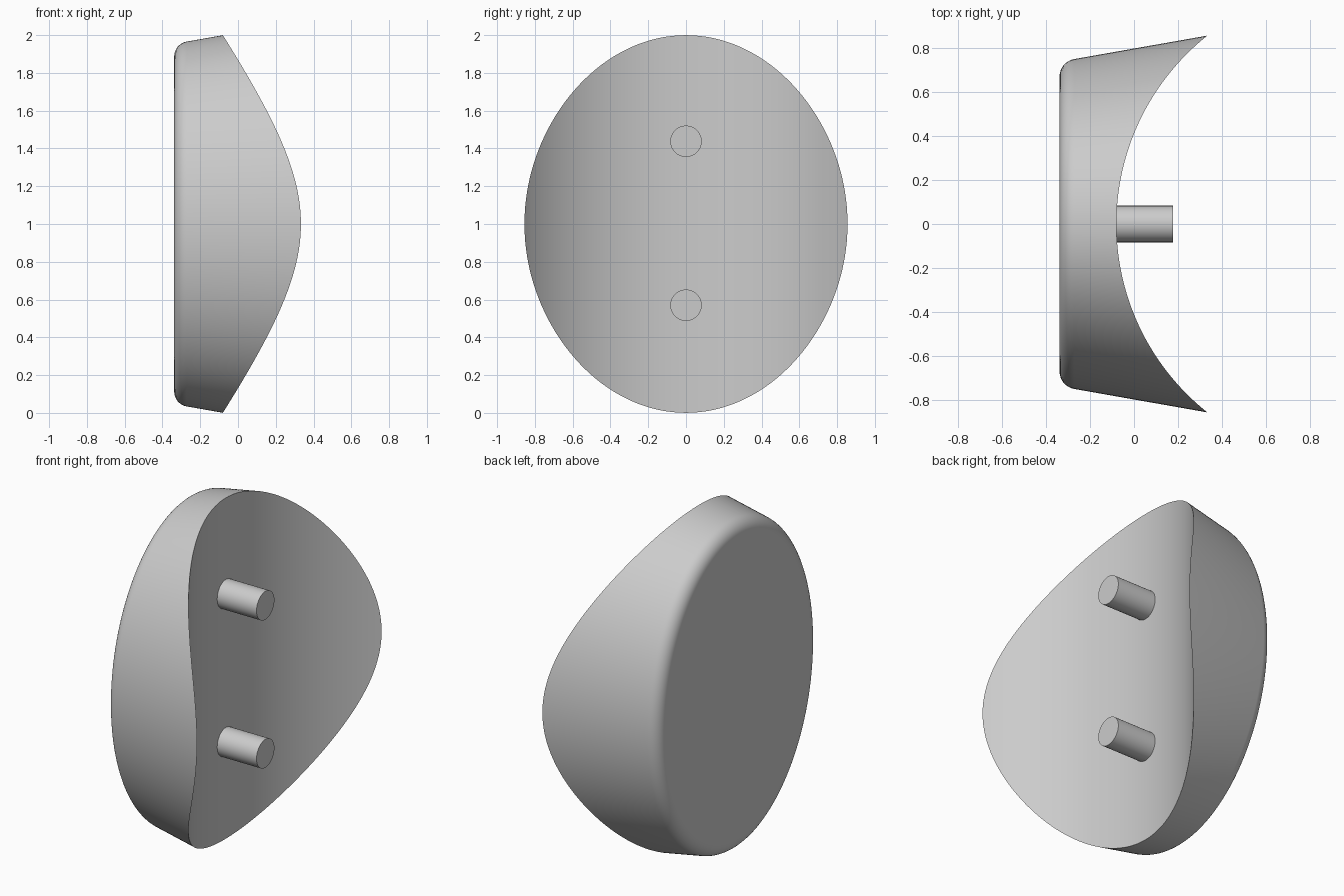
import bpy, bmesh, math

cube = bpy.data.objects.get("Cube")
if cube:
    bpy.data.objects.remove(cube, do_unlink=True)

grey = bpy.data.materials.new("plain grey")
grey.use_nodes = True
colour = (0.6, 0.6, 0.6, 1)
grey.diffuse_color = colour
grey.node_tree.nodes["Principled BSDF"].inputs["Base Color"].default_value = colour

SIDES = 192
BACK_X = -0.338              # flat back plane
HALF_Y, HALF_Z = 0.737, 0.954  # back outline before rounding
DRAFT = math.radians(10)     # outward slope of the wall
FILLET = 0.08                # rounded back edge
HOLLOW_X, HOLLOW_R = -0.08, 1.092  # concave front, axis along z


def finish(bm, name):
    bmesh.ops.recalc_face_normals(bm, faces=bm.faces)
    mesh = bpy.data.meshes.new(name)
    bm.to_mesh(mesh)
    bm.free()
    mesh.materials.append(grey)
    ob = bpy.data.objects.new(name, mesh)
    bpy.context.collection.objects.link(ob)
    bpy.ops.object.select_all(action='DESELECT')
    ob.select_set(True)
    bpy.context.view_layer.objects.active = ob
    bpy.ops.object.shade_smooth_by_angle(angle=math.radians(30))
    return ob


def outline_point(t, x, offset):
    """Point on the oval, moved outward along its normal."""
    c, s = math.cos(t), math.sin(t)
    length = math.hypot(HALF_Z * c, HALF_Y * s)
    y = HALF_Y * c + offset * HALF_Z * c / length
    z = HALF_Z * s + offset * HALF_Y * s / length
    return (x, y, 1 + z)


def hollow(y):
    return HOLLOW_X + HOLLOW_R - math.sqrt(HOLLOW_R ** 2 - y * y)


def rim_point(t):
    """Where the sloped wall meets the hollow front."""
    x = 0
    for _ in range(20):
        x = hollow(outline_point(t, x, (x - BACK_X) * math.tan(DRAFT))[1])
    return outline_point(t, x, (x - BACK_X) * math.tan(DRAFT))


# Oval body: flat back, rounded edge, sloped wall, hollow front
bm = bmesh.new()
angles = [2 * math.pi * i / SIDES for i in range(SIDES)]
centre = FILLET * (1 - math.sin(DRAFT)) * math.tan(DRAFT) - FILLET * math.cos(DRAFT)
rings = []
for k in range(9):
    a = (math.pi / 2 - DRAFT) * k / 8
    x = BACK_X + FILLET * (1 - math.cos(a))
    rings.append([bm.verts.new(outline_point(t, x, centre + FILLET * math.sin(a)))
                  for t in angles])
rim = [bm.verts.new(rim_point(t)) for t in angles]
rings.append(rim)
bm.faces.new(rings[0])
for low, high in zip(rings, rings[1:]):
    for i in range(SIDES):
        j = (i + 1) % SIDES
        bm.faces.new((low[i], low[j], high[j], high[i]))
for i in range(SIDES // 2):
    strip = [rim[i], rim[i + 1], rim[-i - 1], rim[-i]]
    bm.faces.new(list(dict.fromkeys(strip)))
finish(bm, "body")

# Two round pegs standing out of the hollow front
for name, z in (("lower_peg", 0.57), ("upper_peg", 1.438)):
    bm = bmesh.new()
    bmesh.ops.create_cone(bm, cap_ends=True, segments=64,
                          radius1=0.083, radius2=0.083, depth=0.28)
    peg = finish(bm, name)
    peg.rotation_euler.y = math.pi / 2
    peg.location = (0.038, 0, z)
